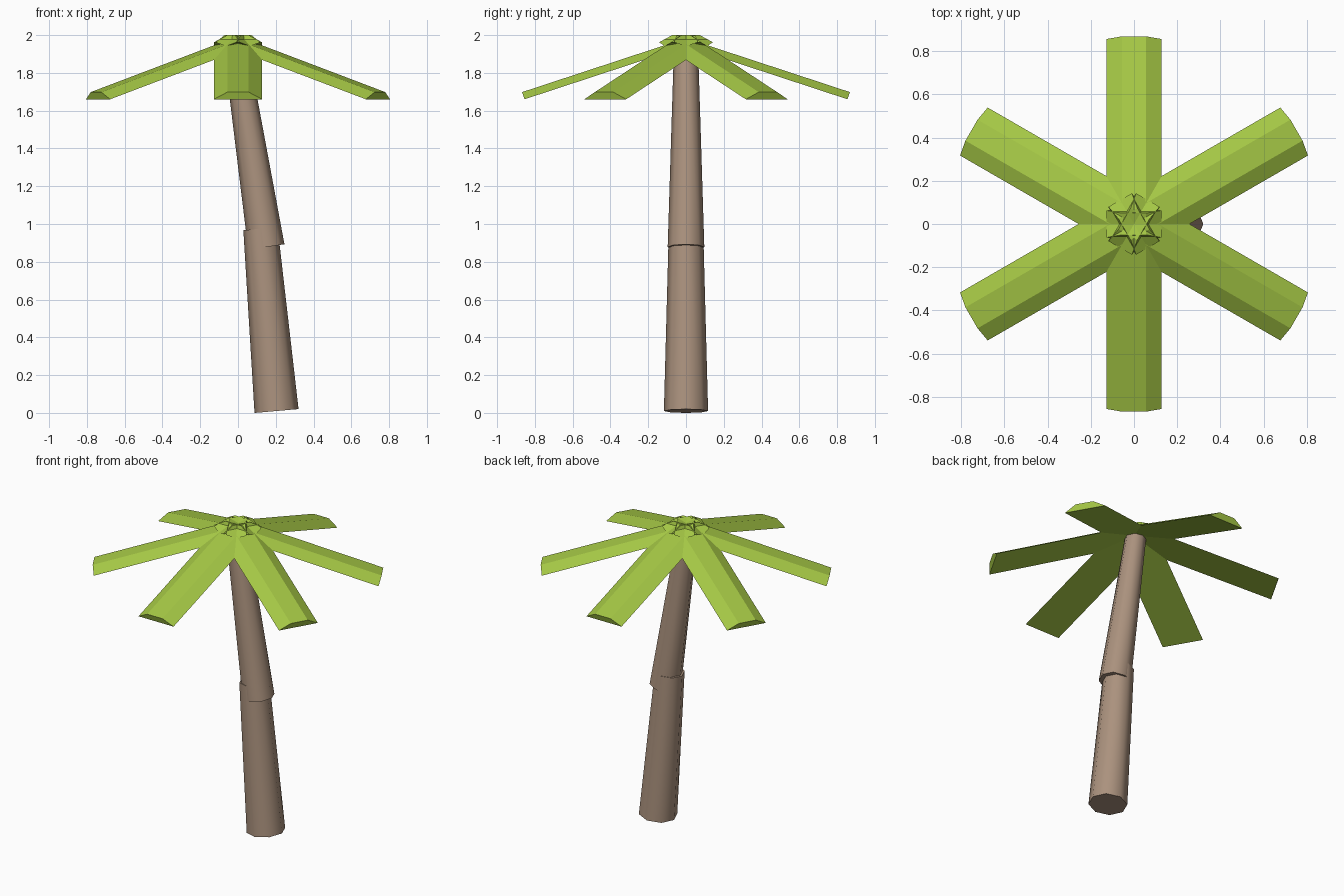
import bpy
import bmesh
import math
from mathutils import Vector, Matrix

cube = bpy.data.objects.get("Cube")
if cube:
    bpy.data.objects.remove(cube, do_unlink=True)


def make_material(name, rgb):
    mat = bpy.data.materials.new(name)
    mat.use_nodes = True
    mat.diffuse_color = (*rgb, 1)
    mat.node_tree.nodes["Principled BSDF"].inputs["Base Color"].default_value = (*rgb, 1)
    return mat


bark = make_material("bark_brown", (0.41, 0.29, 0.21))
green = make_material("leaf_green", (0.38, 0.58, 0.06))


def add_object(name, bm, mat):
    bmesh.ops.recalc_face_normals(bm, faces=bm.faces)
    mesh = bpy.data.meshes.new(name)
    bm.to_mesh(mesh)
    bm.free()
    mesh.materials.append(mat)
    obj = bpy.data.objects.new(name, mesh)
    bpy.context.collection.objects.link(obj)
    return obj


def trunk_segment(name, start, end, r_start, r_end):
    """Tapered eight-sided log whose caps are square to its leaning axis."""
    start, end = Vector(start), Vector(end)
    axis = end - start
    lean = math.atan2(axis.x, axis.z)
    bm = bmesh.new()
    bmesh.ops.create_cone(bm, cap_ends=True, segments=8, radius1=r_start,
                          radius2=r_end, depth=axis.length)
    bm.transform(Matrix.Translation((start + end) / 2) @ Matrix.Rotation(lean, 4, "Y"))
    obj = add_object(name, bm, bark)
    bpy.ops.object.select_all(action="DESELECT")
    obj.select_set(True)
    bpy.context.view_layer.objects.active = obj
    bpy.ops.object.shade_smooth_by_angle(angle=math.radians(60))


# Trunk: two leaning logs, the upper one seated in the lower
trunk_segment("lower_trunk", (0.204, 0, 0.01), (0.119, 0, 0.975), 0.117, 0.091)
trunk_segment("upper_trunk", (0.150, 0, 0.878), (-0.012, 0, 1.93), 0.097, 0.064)

# Leaves: bevelled planks drooping from the crown, crossing at the centre
HALF_BASE, HALF_RIDGE, THICK = 0.128, 0.056, 0.04
LENGTH, DROOP = 0.966, math.radians(18.2)
PROFILE = [(-HALF_BASE, -THICK), (HALF_BASE, -THICK), (HALF_RIDGE, 0), (-HALF_RIDGE, 0)]

for i in range(6):
    bm = bmesh.new()
    face = bm.faces.new([bm.verts.new((x, 0, z)) for x, z in PROFILE])
    ext = bmesh.ops.extrude_face_region(bm, geom=[face], use_keep_orig=True)
    tip = [v for v in ext["geom"] if isinstance(v, bmesh.types.BMVert)]
    bmesh.ops.translate(bm, verts=tip, vec=(0, LENGTH, 0))
    bm.transform(Matrix.Rotation(math.radians(60 * i), 4, "Z")
                 @ Matrix.Translation((0, -0.05, 2.0))
                 @ Matrix.Rotation(-DROOP, 4, "X"))
    add_object(f"leaf_{i + 1}", bm, green)
